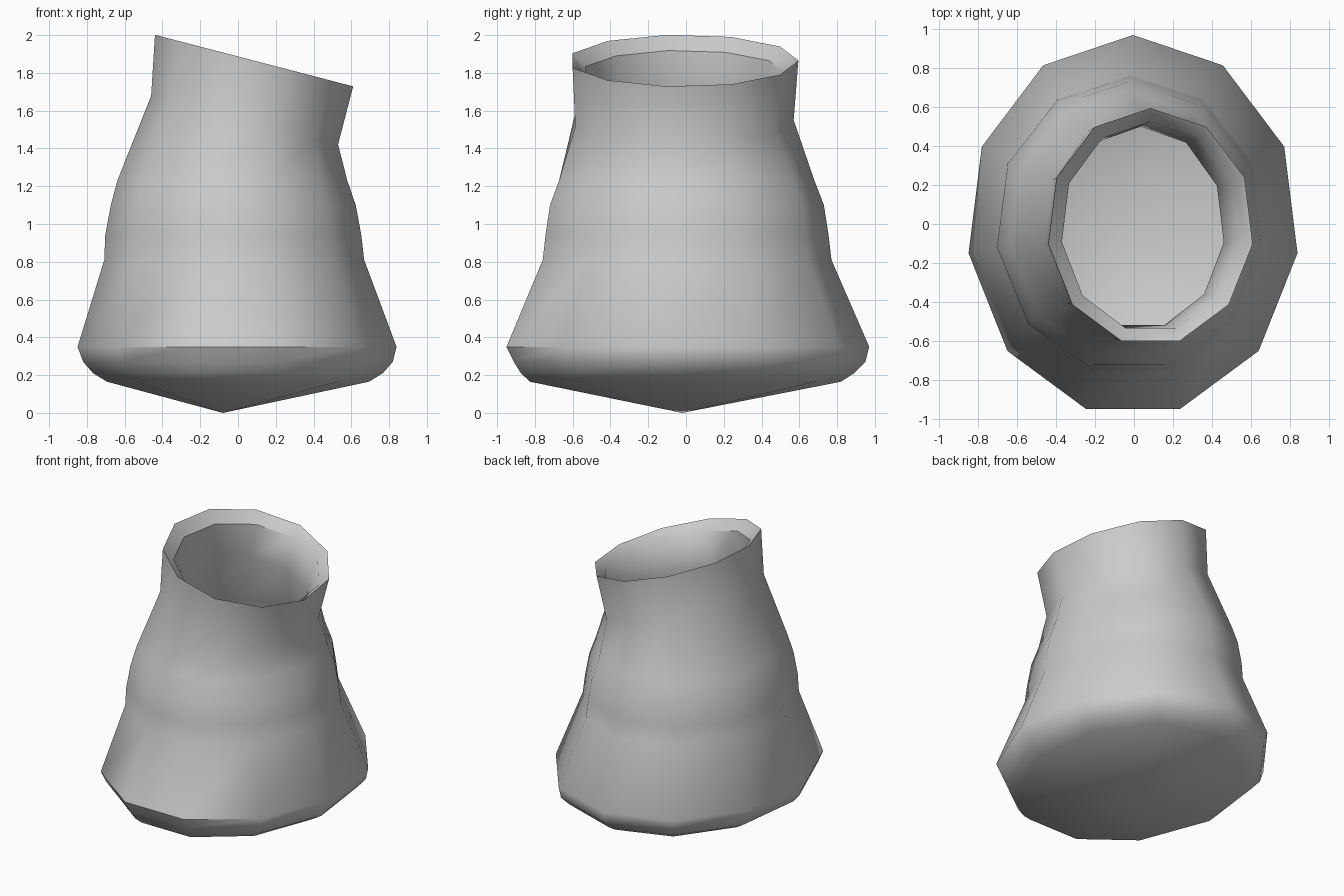
import bpy, bmesh, math

if "Cube" in bpy.data.objects:
    bpy.data.objects.remove(bpy.data.objects["Cube"])

SIDES = 11
WALL = 0.07
# Rings, bottom to top: centre x, centre y, radius x, radius y, height, tilt along x
PROFILE = [
    (0.00, -0.02, 0.70, 0.84, 0.165, 0.0),
    (0.00, -0.01, 0.775, 0.90, 0.21, 0.0),
    (0.00, 0.00, 0.828, 0.95, 0.27, 0.0),
    (-0.005, -0.01, 0.853, 0.98, 0.35, 0.0),
    (-0.02, -0.01, 0.695, 0.78, 0.81, 0.0),
    (-0.025, -0.01, 0.685, 0.765, 0.94, 0.0),
    (-0.025, -0.01, 0.655, 0.74, 1.10, 0.0),
    (-0.03, -0.01, 0.615, 0.69, 1.23, 0.0),
    (0.035, -0.02, 0.50, 0.59, 1.55, -0.26),
    (0.085, -0.015, 0.53, 0.61, 1.865, -0.26),
]


def add_ring(bm, cx, cy, rx, ry, z, tilt):
    ring = []
    for k in range(SIDES):
        a = math.pi / 2 + k * 2 * math.pi / SIDES
        x = rx * math.cos(a)
        ring.append(bm.verts.new((cx + x, cy + ry * math.sin(a), z + tilt * x)))
    return ring


def edge_pairs(ring):
    return [(ring[i], ring[(i + 1) % SIDES]) for i in range(SIDES)]


bm = bmesh.new()
# Outer wall going up, then inner wall going down
outer = [add_ring(bm, *p) for p in PROFILE]
inner = []
for i, (cx, cy, rx, ry, z, tilt) in reversed(list(enumerate(PROFILE))):
    dz = -0.065 if i == len(PROFILE) - 1 else (0.07 if i < 3 else 0.02)
    inner.append(add_ring(bm, cx, cy, rx - WALL, ry - WALL, z + dz, tilt))
rings = outer + inner
for lo, hi in zip(rings, rings[1:]):
    for (a, b), (c, d) in zip(edge_pairs(lo), edge_pairs(hi)):
        bm.faces.new((a, b, d, c))

# Pointed base, outside and inside
for ring, tip in ((rings[0], (-0.08, -0.02, 0.0)), (rings[-1], (-0.08, 0.05, 0.08))):
    point = bm.verts.new(tip)
    for a, b in edge_pairs(ring):
        bm.faces.new((a, b, point))

bmesh.ops.recalc_face_normals(bm, faces=bm.faces)
mesh = bpy.data.meshes.new("vessel")
bm.to_mesh(mesh)
bm.free()

vessel = bpy.data.objects.new("vessel", mesh)
bpy.context.collection.objects.link(vessel)
bpy.context.view_layer.objects.active = vessel
vessel.select_set(True)
bpy.ops.object.shade_smooth_by_angle(angle=math.radians(42))
